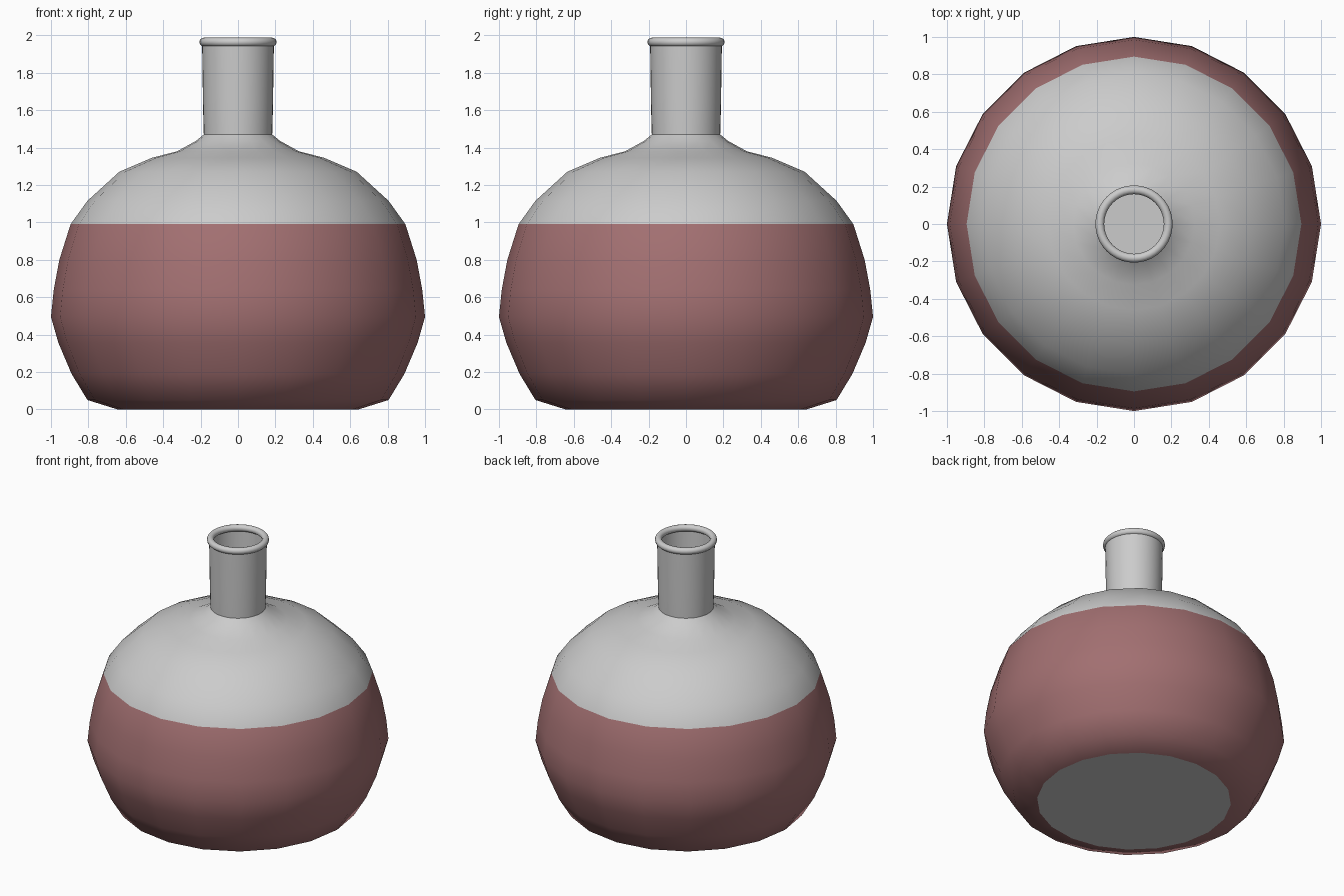
import bpy, bmesh
from math import cos, sin, pi

if "Cube" in bpy.data.objects:
    bpy.data.objects.remove(bpy.data.objects["Cube"])


def lathe(name, profile, sides):
    """Spin a (radius, z) profile around z; returns object and bmesh rings."""
    bm = bmesh.new()
    rings = [[bm.verts.new((r * cos(2 * pi * i / sides), r * sin(2 * pi * i / sides), z))
              for i in range(sides)] for r, z in profile]
    for low, high in zip(rings, rings[1:]):
        for i in range(sides):
            j = (i + 1) % sides
            f = bm.faces.new((low[i], low[j], high[j], high[i]))
            f.smooth = True
    return bm, rings


def finish(name, bm, materials=()):
    mesh = bpy.data.meshes.new(name)
    bm.to_mesh(mesh)
    bm.free()
    for m in materials:
        mesh.materials.append(m)
    obj = bpy.data.objects.new(name, mesh)
    bpy.context.collection.objects.link(obj)
    return obj


SIDES = 20
FILL = 0.99

grey = bpy.data.materials.new("glass_grey")
grey.diffuse_color = (0.8, 0.8, 0.8, 1)
grey.use_nodes = True
grey.node_tree.nodes["Principled BSDF"].inputs["Base Color"].default_value = grey.diffuse_color
red = bpy.data.materials.new("dull_red")
red.diffuse_color = (0.36, 0.16, 0.165, 1)
red.use_nodes = True
red.node_tree.nodes["Principled BSDF"].inputs["Base Color"].default_value = red.diffuse_color

# Bulbous flask body with shoulder, red up to the fill line
body_profile = [
    (0.645, 0.0), (0.805, 0.05), (0.89, 0.19), (0.96, 0.355), (1.0, 0.495),
    (0.985, 0.64), (0.955, 0.80), (0.895, FILL), (0.805, 1.115), (0.635, 1.27),
    (0.46, 1.345), (0.325, 1.38), (0.225, 1.435), (0.183, 1.47),
]
bm, rings = lathe("flask_body", body_profile, SIDES)
for f in bm.faces:
    f.material_index = 1 if f.calc_center_median().z < FILL else 0

# Flat grey base with a hard edge
base = bm.faces.new(list(reversed(rings[0])))
base.smooth = False
for e in base.edges:
    e.smooth = False
finish("flask_body", bm, (grey, red))

# Open neck tube
bm, _ = lathe("neck", [(0.183, 1.47), (0.187, 1.62), (0.192, 1.96)], 40)
finish("neck", bm)

# Rounded lip at the mouth
bpy.ops.mesh.primitive_torus_add(major_radius=0.183, minor_radius=0.0235,
                                 major_segments=40, minor_segments=12,
                                 location=(0, 0, 1.9635))
lip = bpy.context.object
lip.name = "lip"
bpy.ops.object.shade_smooth()
